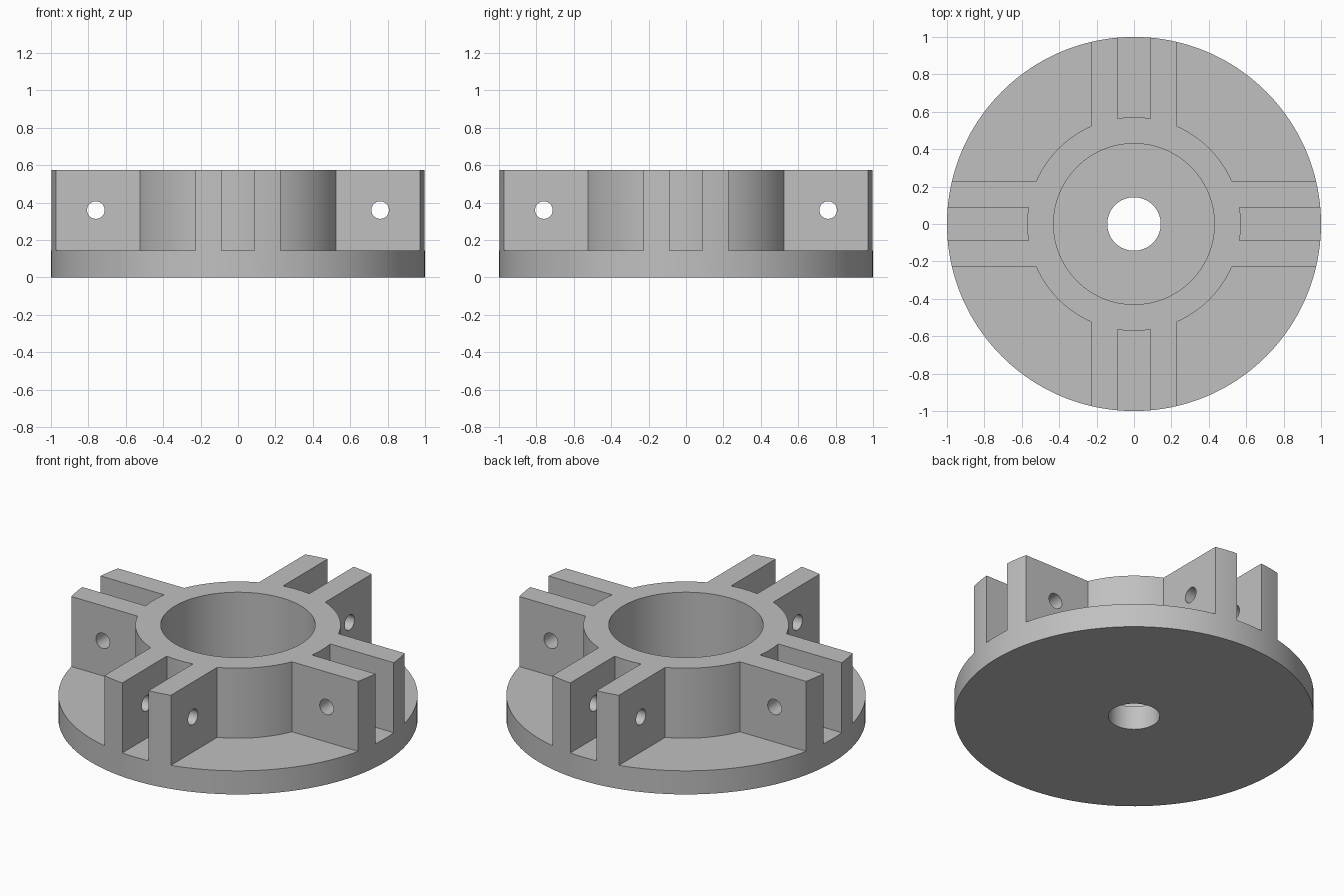
import bpy
import math
from mathutils import Matrix, Vector

cube = bpy.data.objects.get("Cube")
if cube:
    bpy.data.objects.remove(cube, do_unlink=True)

HEIGHT, FLOOR = 0.575, 0.145      # overall height, top of the base plate
HUB, BORE, SHAFT = 0.571, 0.43, 0.143
LUG, SLOT = 0.226, 0.089          # half widths of a lug pair and its slot
PIN_X, PIN_Z, PIN_R = 0.76, 0.36, 0.047

grey = bpy.data.materials.new("plain grey")
grey.use_nodes = True
colour = (0.53, 0.53, 0.53, 1)
grey.diffuse_color = colour
grey.node_tree.nodes["Principled BSDF"].inputs["Base Color"].default_value = colour


def cylinder(name, radius, bottom, top, sides=128):
    bpy.ops.mesh.primitive_cylinder_add(vertices=sides, radius=radius, depth=top - bottom,
                                        location=(0, 0, (bottom + top) / 2))
    obj = bpy.context.object
    obj.name = name
    return obj


def pocket(name, start, end, outer, turn):
    """Prism above the base plate: a hub arc closed by outer corner points."""
    steps = 24
    angles = [start + (end - start) * i / steps for i in range(steps + 1)]
    outline = [(HUB * math.cos(a), HUB * math.sin(a)) for a in angles] + outer
    n = len(outline)
    spin = Matrix.Rotation(turn, 3, "Z")
    verts = [spin @ Vector((x, y, z)) for z in (FLOOR, 1) for x, y in outline]
    # the hub arc runs clockwise around the pocket outline
    faces = [list(range(n)), list(range(2 * n - 1, n - 1, -1))]
    faces += [[i, i + n, (i + 1) % n + n, (i + 1) % n] for i in range(n)]
    mesh = bpy.data.meshes.new(name)
    mesh.from_pydata(verts, [], faces)
    obj = bpy.data.objects.new(name, mesh)
    bpy.context.collection.objects.link(obj)
    return obj


def cut(target, cutter):
    mod = target.modifiers.new(cutter.name, "BOOLEAN")
    mod.operation = "DIFFERENCE"
    mod.solver = "EXACT"
    mod.object = cutter
    bpy.context.view_layer.objects.active = target
    bpy.ops.object.modifier_apply(modifier=mod.name)
    bpy.data.objects.remove(cutter, do_unlink=True)


# Solid blank that the hub, lugs and base plate are cut from
hub = cylinder("slotted_hub", 1, 0, HEIGHT, 160)

# Open quadrants between lug pairs, and the slot inside each pair
corner, slit = math.asin(LUG / HUB), math.asin(SLOT / HUB)
far = 1.5
for k in range(4):
    turn = k * math.pi / 2
    cut(hub, pocket("quadrant_cutter", corner, math.pi / 2 - corner,
                    [(LUG, far), (far, far), (far, LUG)], turn))
    cut(hub, pocket("slot_cutter", -slit, slit, [(far, SLOT), (far, -SLOT)], turn))

# Central bore and shaft hole
cut(hub, cylinder("bore_cutter", BORE, FLOOR, 1))
cut(hub, cylinder("shaft_cutter", SHAFT, -1, 1, 64))

# Cross pin hole through each lug pair
for k in range(4):
    pin = cylinder("pin_cutter", PIN_R, -0.3, 0.3, 32)
    place = Matrix.Translation((PIN_X, 0, PIN_Z)) @ Matrix.Rotation(math.pi / 2, 4, "X")
    pin.data.transform(Matrix.Rotation(k * math.pi / 2, 4, "Z") @ place)
    pin.location = (0, 0, 0)
    cut(hub, pin)

hub.data.materials.clear()
hub.data.materials.append(grey)
bpy.ops.object.select_all(action="DESELECT")
hub.select_set(True)
bpy.context.view_layer.objects.active = hub
bpy.ops.object.shade_smooth_by_angle(angle=math.radians(30))
